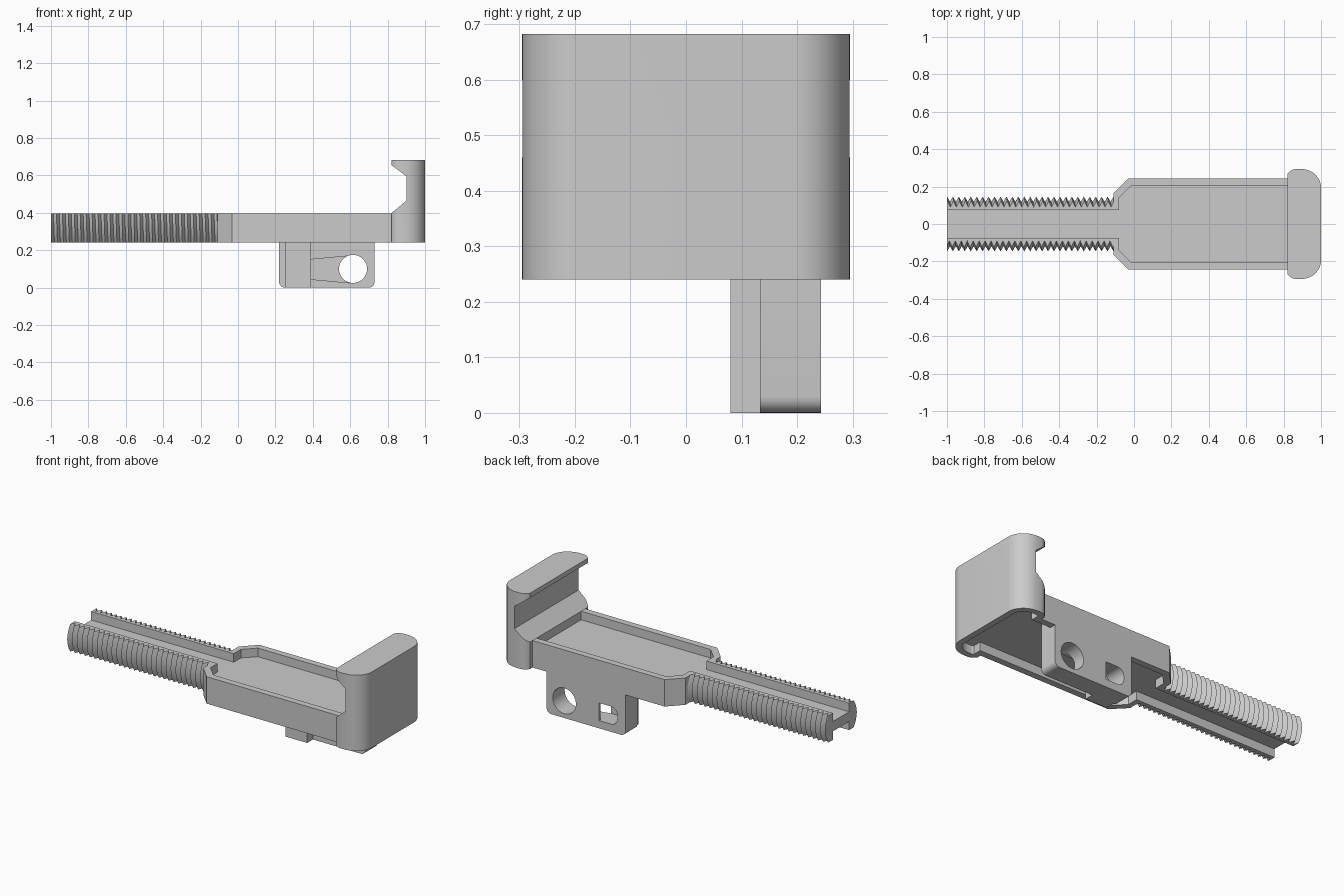
import bpy, bmesh, math

cube = bpy.data.objects.get("Cube")
if cube:
    bpy.data.objects.remove(cube, do_unlink=True)

GREY = bpy.data.materials.new("plain_grey")
GREY.use_nodes = True
COLOUR = (0.6, 0.6, 0.6, 1)
GREY.diffuse_color = COLOUR
GREY.node_tree.nodes["Principled BSDF"].inputs["Base Color"].default_value = COLOUR

BOTTOM, TOP = 0.24, 0.397             # rail height range
WEB_LOW, WEB_HIGH = 0.29, 0.347       # thin floor between the pockets
CHANNEL = 0.075                       # half width of the rail channel
RAIL_START, RAIL_END = -1.0, -0.11
HOOK_X = 0.82


def finish(bm, name):
    bmesh.ops.recalc_face_normals(bm, faces=bm.faces)
    mesh = bpy.data.meshes.new(name)
    bm.to_mesh(mesh)
    bm.free()
    mesh.materials.append(GREY)
    obj = bpy.data.objects.new(name, mesh)
    bpy.context.collection.objects.link(obj)
    return obj


def prism(name, outline, low, high, axis="z"):
    """Extrude a 2D outline along z (outline is x, y) or y (outline is x, z)."""
    def place(p, d):
        return (p[0], p[1], d) if axis == "z" else (p[0], d, p[1])
    bm = bmesh.new()
    a = [bm.verts.new(place(p, low)) for p in outline]
    b = [bm.verts.new(place(p, high)) for p in outline]
    bm.faces.new(a)
    bm.faces.new(b[::-1])
    n = len(a)
    for i in range(n):
        j = (i + 1) % n
        bm.faces.new((a[i], a[j], b[j], b[i]))
    return finish(bm, name)


def rect(x0, x1, a, b):
    return [(x0, a), (x1, a), (x1, b), (x0, b)]


def mirrored(half):
    """Close an outline given by its +y half."""
    return half + [(x, -y) for x, y in reversed(half)]


def arc(cx, cy, rx, ry, start, end, steps=10):
    angles = [math.radians(start + (end - start) * i / steps) for i in range(steps + 1)]
    return [(cx + rx * math.cos(t), cy + ry * math.sin(t)) for t in angles]


def combine(obj, other, operation="DIFFERENCE"):
    mod = obj.modifiers.new("cut", "BOOLEAN")
    mod.operation, mod.solver, mod.object = operation, "EXACT", other
    bpy.context.view_layer.update()
    graph = bpy.context.evaluated_depsgraph_get()
    mesh = bpy.data.meshes.new_from_object(obj.evaluated_get(graph))
    obj.modifiers.clear()
    obj.data = mesh
    bpy.data.objects.remove(other, do_unlink=True)


# Tray body with a pocket above and below its floor
body = prism("tray_body", mirrored([(RAIL_END, 0.163), (-0.032, 0.243), (HOOK_X, 0.243)]), BOTTOM, TOP)
pocket = mirrored([(-0.2, CHANNEL), (-0.08, CHANNEL), (-0.08, 0.14),
                   (-0.015, 0.205), (0.9, 0.205)])
combine(body, prism("pocket", pocket, WEB_HIGH, 0.5))
combine(body, prism("pocket", pocket, 0.1, WEB_LOW))

# End hook: side profile trimmed to a rounded plan
hook = prism("end_hook", [(HOOK_X, BOTTOM), (1, BOTTOM), (1, 0.682), (HOOK_X, 0.682), (HOOK_X, 0.655),
                          (0.9, 0.595), (0.9, 0.465), (HOOK_X, TOP)], -0.4, 0.4, "y")


def hook_plan(inset):
    inner = arc(0.87, 0.245, 0.055 - inset, 0.05 - inset, 155, 90, 5)
    outer = arc(0.89, 0.195, 0.11 - inset, 0.1 - inset, 90, 0, 12)
    x0 = HOOK_X + inset
    return mirrored([(x0, inner[0][1])] + inner[1:] + outer)


combine(hook, prism("plan", hook_plan(0), 0, 1), "INTERSECT")
combine(hook, prism("hollow", hook_plan(0.035), 0.1, WEB_LOW))
combine(hook, prism("opening", rect(0.8, 0.9, -0.205, 0.205), 0.1, WEB_LOW))

# Threaded rail: web plus two helical toothed sides
prism("rail_web", rect(RAIL_START, RAIL_END, -CHANNEL, CHANNEL), WEB_LOW, WEB_HIGH)
PITCH = 0.0318
CREST, ROOT = 0.146, 0.119


def toothed_side(name, side):
    bm = bmesh.new()
    half, middle, rows = (TOP - BOTTOM) / 2, (TOP + BOTTOM) / 2, 10
    count = round((RAIL_END - RAIL_START) / PITCH * 2)
    rings = []
    for i in range(-3, count + 4):
        ring = [bm.verts.new((min(max(RAIL_START + i * PITCH / 2, RAIL_START), RAIL_END),
                              side * CHANNEL, middle - half))]
        for k in range(rows + 1):
            z = half * (2 * k / rows - 1)
            phi = math.atan2(z, side * math.sqrt(CREST ** 2 - z * z)) % math.tau
            if side > 0 and phi > math.pi:
                phi -= math.tau
            turn = phi / math.tau - (0 if side > 0 else 0.5)
            x = RAIL_START + (i / 2 + turn) * PITCH
            x = min(max(x, RAIL_START), RAIL_END)
            # triangle wave along the helix
            wave = ((x - RAIL_START) / PITCH - turn) % 1
            radius = ROOT + (CREST - ROOT) * abs(2 * wave - 1)
            ring.append(bm.verts.new((x, side * math.sqrt(radius ** 2 - z * z), middle + z)))
        ring.append(bm.verts.new((ring[0].co.x, side * CHANNEL, middle + half)))
        rings.append(ring)
    for a, b in zip(rings, rings[1:]):
        for k in range(len(a)):
            j = (k + 1) % len(a)
            bm.faces.new((a[k], a[j], b[j], b[k]))
    bm.faces.new(rings[0])
    bm.faces.new(rings[-1][::-1])
    bmesh.ops.remove_doubles(bm, verts=bm.verts, dist=0.00005)
    bmesh.ops.dissolve_degenerate(bm, edges=bm.edges, dist=0.00005)
    return finish(bm, name)


toothed_side("left_thread", 1)
toothed_side("right_thread", -1)

# Hanging tab with a round hole, a slot and a ramped groove between them
FRONT, BACK = 0.133, 0.243
r = 0.03
tab_shape = ([(0.22, WEB_LOW)] + arc(0.22 + r, r, r, r, 180, 270, 6)
             + arc(0.73 - r, r, r, r, 270, 360, 6) + [(0.73, WEB_LOW)])
tab = prism("hanging_tab", tab_shape, FRONT, BACK, "y")
combine(tab, prism("hole", arc(0.615, 0.1, 0.075, 0.075, 0, 350, 35), 0, 0.4, "y"))
slot = [(0.39, 0.045), (0.39, 0.148)] + arc(0.31, 0.0965, 0.04, 0.0515, 90, 270, 8)
combine(tab, prism("slot", slot, FRONT - 0.01, 0.4, "y"))
groove = prism("groove", [(0.385, 0.045), (0.6, 0.025), (0.6, 0.17), (0.385, 0.15)], 0.1, 0.3, "y")
ramp = prism("ramp", [(0.37, 0.05), (0.62, 0.05), (0.62, 0.14), (0.385, 0.235), (0.37, 0.235)], 0, 0.3)
combine(groove, ramp, "INTERSECT")
combine(tab, groove)

# Small block closing the slot at the front
prism("tab_block", rect(0.25, 0.39, 0, WEB_LOW), 0.08, FRONT, "y")

# Smooth the curves, keep the edges crisp
bpy.ops.object.select_all(action="DESELECT")
for obj in bpy.context.collection.objects:
    if obj.type == "MESH":
        obj.select_set(True)
        bpy.context.view_layer.objects.active = obj
bpy.ops.object.shade_smooth_by_angle(angle=math.radians(30))
